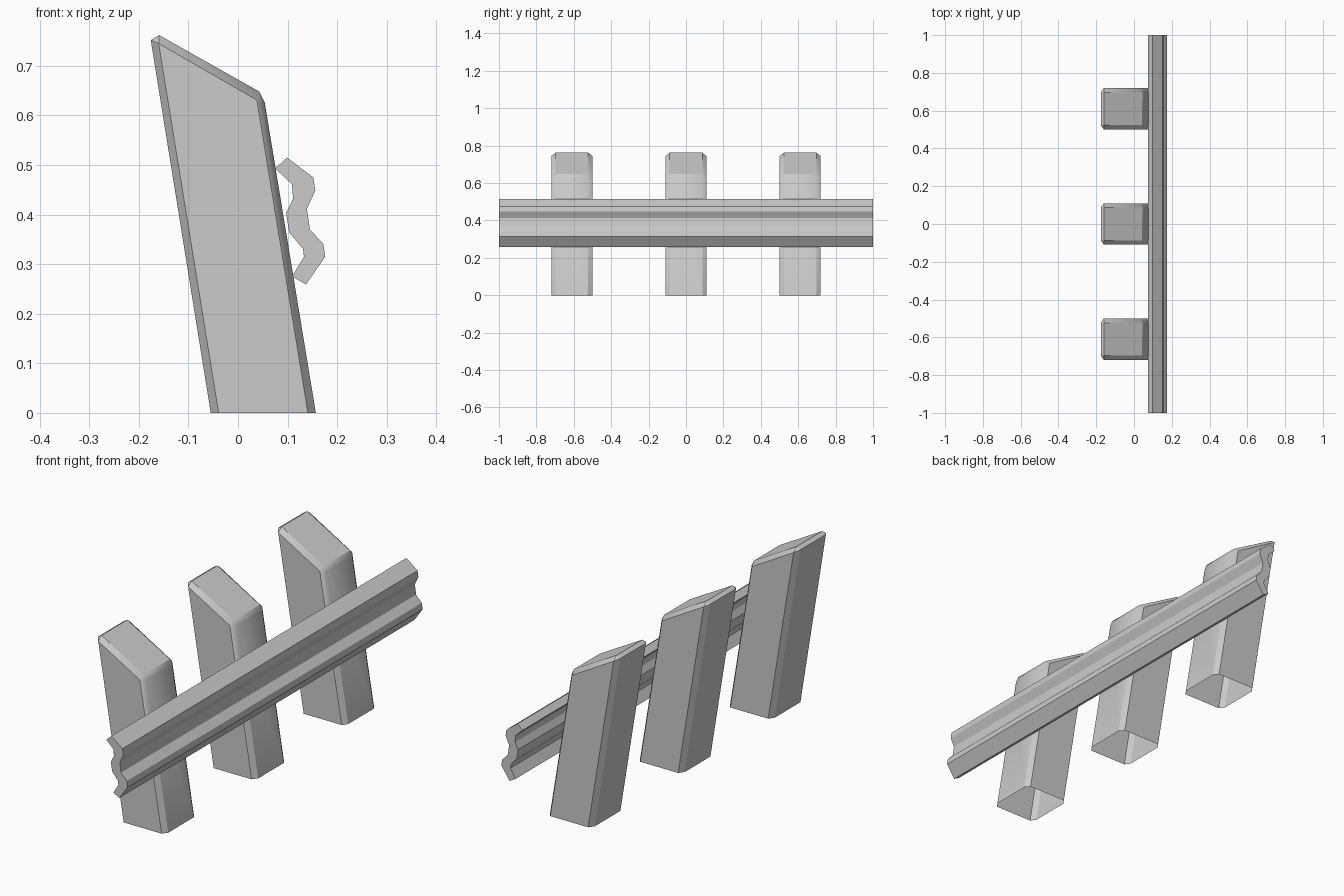
import bpy
import bmesh

if "Cube" in bpy.data.objects:
    bpy.data.objects.remove(bpy.data.objects["Cube"])


def finish(name, bm, y=0.0):
    bmesh.ops.recalc_face_normals(bm, faces=bm.faces)
    mesh = bpy.data.meshes.new(name)
    bm.to_mesh(mesh)
    bm.free()
    obj = bpy.data.objects.new(name, mesh)
    bpy.context.collection.objects.link(obj)
    obj.location.y = y
    bpy.ops.object.select_all(action='DESELECT')
    obj.select_set(True)
    bpy.context.view_layer.objects.active = obj
    bpy.ops.object.shade_smooth_by_angle(angle=0.5236)
    return obj


def loop(bm, profile, y):
    return [bm.verts.new((x, y, z)) for x, z in profile]


# Leaning post: chamfered shell, open at the ground
OUTER = [(-0.055, 0), (-0.176, 0.752), (-0.159, 0.762),
         (0.043, 0.648), (0.054, 0.626), (0.157, 0)]
INNER = [(-0.039, 0), (-0.160, 0.745), (0.038, 0.631), (0.141, 0)]
MATCH = [0, 1, 1, 2, 2, 3]  # side-face corner belonging to each rim corner


def post(name, y):
    bm = bmesh.new()
    rims = []
    for side in (-1, 1):
        rim = loop(bm, OUTER, side * 0.087)
        cap = loop(bm, INNER, side * 0.109)
        bm.faces.new(cap)
        for i in range(5):
            a, b = cap[MATCH[i]], cap[MATCH[i + 1]]
            corners = [rim[i], rim[i + 1], b]
            bm.faces.new(corners if a is b else corners + [a])
        rims.append(rim)
    for i in range(5):
        bm.faces.new((rims[0][i], rims[0][i + 1], rims[1][i + 1], rims[1][i]))
    finish(name, bm, y)


for i in range(3):
    post(f"post_{i + 1}", (i - 1) * 0.61)

# Corrugated guard rail along y
RAIL = [(0.099, 0.515), (0.075, 0.493), (0.109, 0.461), (0.111, 0.432),
        (0.097, 0.404), (0.103, 0.364), (0.131, 0.331), (0.133, 0.315),
        (0.109, 0.275), (0.137, 0.259), (0.176, 0.315), (0.172, 0.341),
        (0.145, 0.370), (0.139, 0.412), (0.156, 0.448), (0.152, 0.475)]
bm = bmesh.new()
near, far = loop(bm, RAIL, -1), loop(bm, RAIL, 1)
bm.faces.new(near)
bm.faces.new(far)
for i in range(len(RAIL)):
    j = (i + 1) % len(RAIL)
    bm.faces.new((near[i], near[j], far[j], far[i]))
finish("guard_rail", bm)
